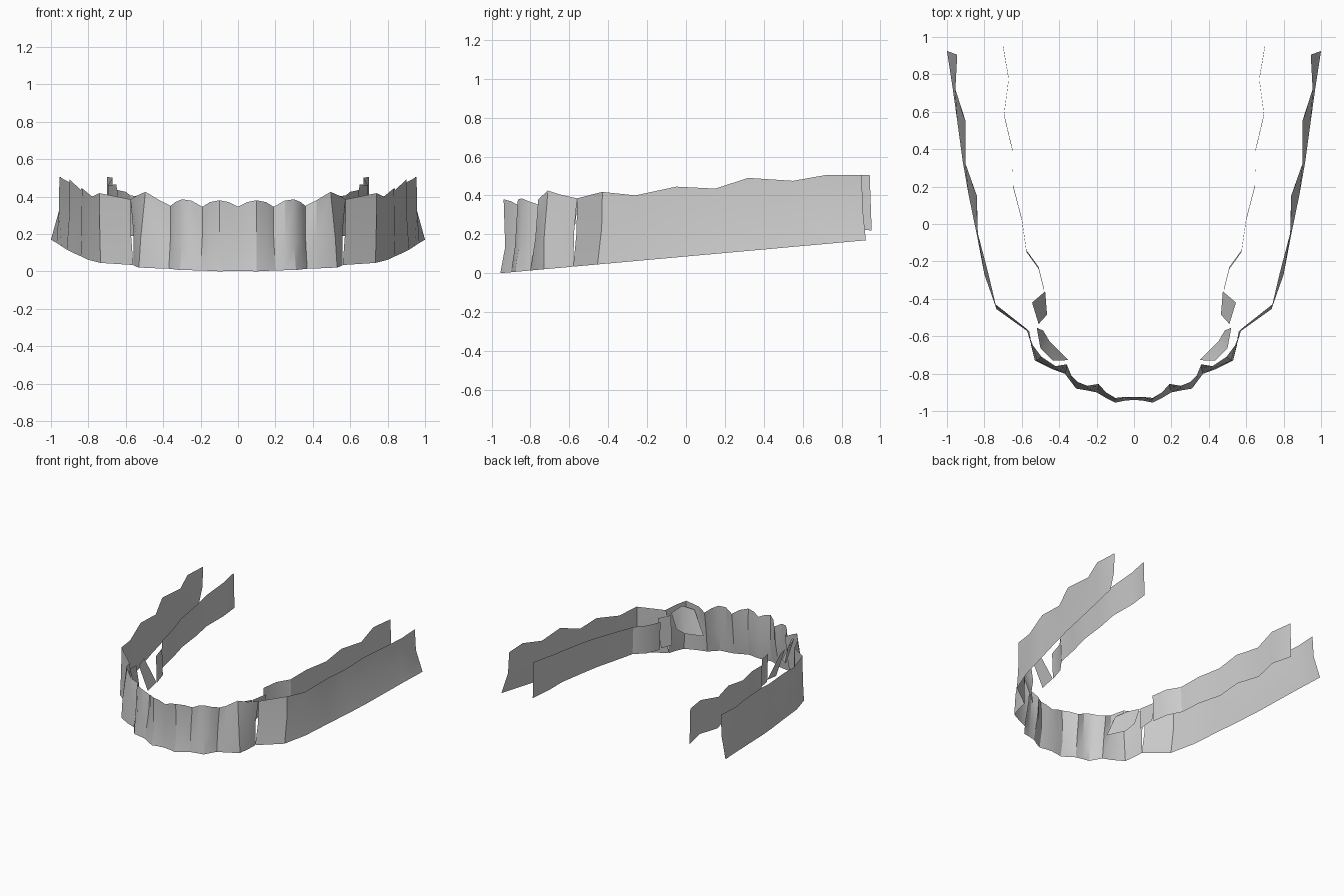
import bpy, math

cube = bpy.data.objects.get("Cube")
if cube:
    bpy.data.objects.remove(cube, do_unlink=True)

grey = bpy.data.materials.new("light_grey")
grey.use_nodes = True
grey.diffuse_color = (0.6, 0.6, 0.6, 1)
grey.node_tree.nodes["Principled BSDF"].inputs["Base Color"].default_value = (0.6, 0.6, 0.6, 1)


def sheet(name, columns):
    """Thin mirrored sheet made of columns, each a list of points from bottom to top."""
    rows = len(columns[0])
    verts = [p for col in columns for p in col]
    faces = []
    for c in range(len(columns) - 1):
        for r in range(rows - 1):
            a = c * rows + r
            faces.append((a, a + rows, a + rows + 1, a + 1))
    mesh = bpy.data.meshes.new(name)
    mesh.from_pydata(verts, [], faces)
    mesh.materials.append(grey)
    obj = bpy.data.objects.new(name, mesh)
    bpy.context.collection.objects.link(obj)
    bpy.ops.object.select_all(action='DESELECT')
    obj.select_set(True)
    bpy.context.view_layer.objects.active = obj
    bpy.ops.object.shade_smooth_by_angle(angle=math.radians(25))
    mirror = obj.modifiers.new("mirror", 'MIRROR')
    mirror.use_clip = True
    mirror.merge_threshold = 0.002
    return obj


def base_z(y):
    return max(0.0, 0.09 * (y + 0.955))


# Front teeth: base x, y | gum line x, y, z | biting edge x, y, z
teeth = [
    (0.00, -.940, 0.00, -.925, .20, 0.00, -.925, .345),
    (0.05, -.945, 0.05, -.925, .15, 0.05, -.935, .370),
    (0.10, -.955, 0.10, -.930, .135, 0.10, -.938, .380),
    (0.15, -.930, 0.15, -.905, .15, 0.15, -.900, .370),
    (0.20, -.900, 0.19, -.870, .20, 0.19, -.855, .345),
    (0.25, -.890, 0.25, -.880, .135, 0.25, -.865, .378),
    (0.31, -.880, 0.30, -.860, .14, 0.30, -.845, .385),
    (0.34, -.840, 0.34, -.820, .16, 0.335, -.81, .370),
    (0.37, -.800, 0.36, -.770, .20, 0.36, -.750, .350),
    (0.44, -.775, 0.42, -.775, .18, 0.42, -.760, .380),
    (0.53, -.730, 0.52, -.730, .18, 0.495, -.71, .425),
    (0.55, -.650, 0.545, -.66, .20, 0.54, -.650, .405),
    (0.56, -.580, 0.56, -.575, .22, 0.575, -.56, .385),
]
columns = [[(bx, by, base_z(by)), (mx, my, mz), (tx, ty, tz)]
           for bx, by, mx, my, mz, tx, ty, tz in teeth]
sheet("front_teeth", columns)

# Outer side walls: base x, y | top x, y, z
wall = [
    (.56, -.58, .575, -.56, .385),
    (.735, -.455, .74, -.43, .418),
    (.80, -.27, .78, -.26, .400),
    (.84, -.06, .835, -.05, .445),
    (.885, .16, .84, .15, .435),
    (.915, .33, .90, .32, .490),
    (.945, .55, .90, .55, .475),
    (.97, .73, .955, .72, .505),
    (1.0, .925, .945, .905, .505),
]
columns = []
for bx, by, tx, ty, tz in wall:
    bz = base_z(by)
    mid = (bx + (tx - bx) * .85, by + (ty - by) * .85, bz + (tz - bz) * .5)
    columns.append([(bx, by, bz), mid, (tx, ty, tz)])
sheet("outer_side_wall", columns)

# Inner side walls: x, y, top z, bottom z
inner = [
    (.48, -.36, .39, .17), (.51, -.24, .40, .18), (.575, -.15, .405, .19),
    (.60, .02, .425, .20), (.647, .20, .435, .20), (.65, .39, .465, .22),
    (.695, .58, .46, .21), (.67, .77, .50, .23), (.70, .945, .505, .22),
]
sheet("inner_side_wall", [[(x, y + .01, b), (x, y, t)] for x, y, t, b in inner])

# Sloped patches behind the side teeth
sheet("inner_premolar_patch", [
    [(.475, -.36, .18), (.545, -.42, .38)],
    [(.465, -.485, .16), (.51, -.535, .37)],
])
sheet("inner_canine_patch", [
    [(.485, -.57, .25), (.52, -.555, .38)],
    [(.45, -.63, .20), (.50, -.665, .40)],
    [(.35, -.728, .17), (.435, -.73, .36)],
])
